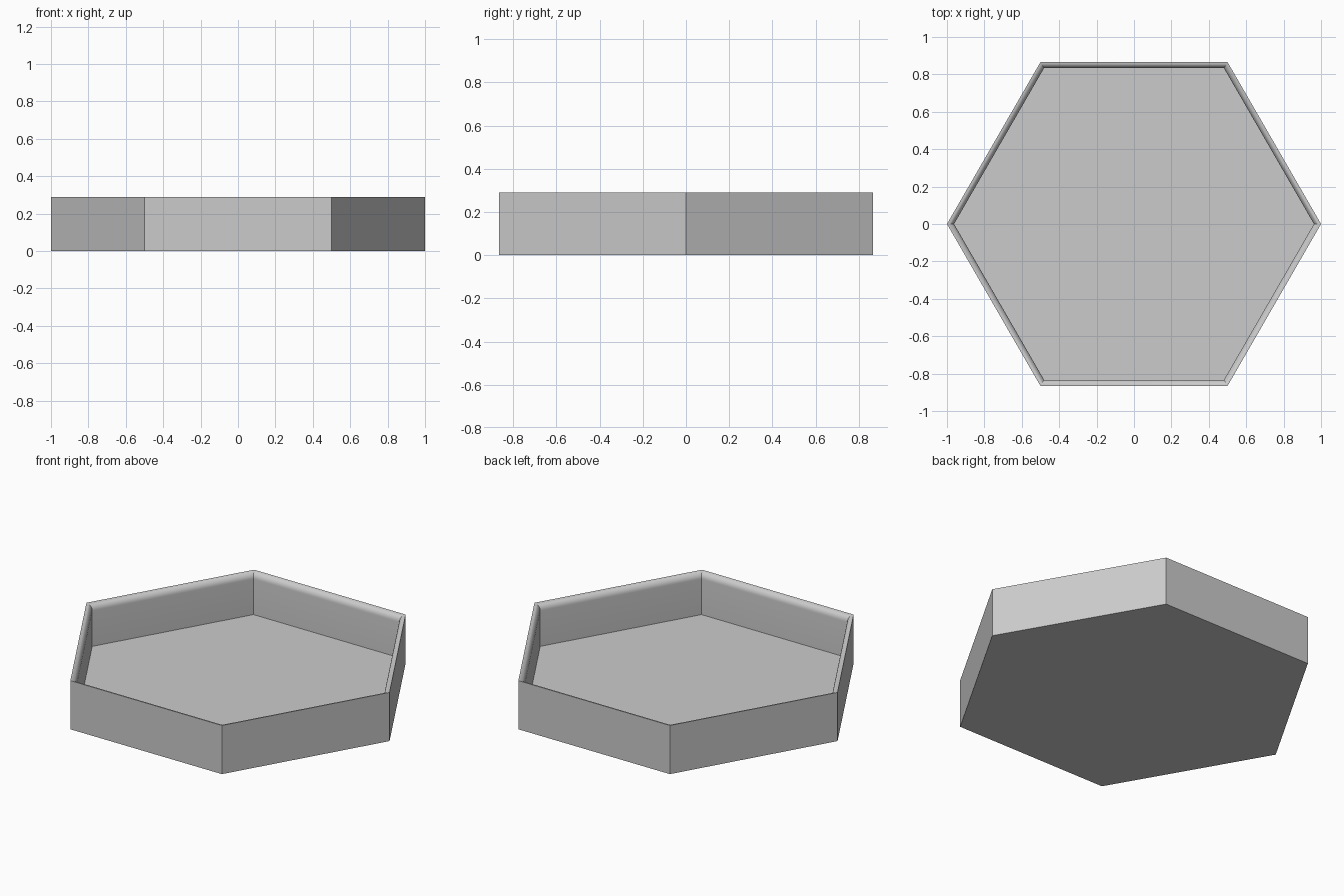
import bpy, bmesh, math

cube = bpy.data.objects.get("Cube")
if cube:
    bpy.data.objects.remove(cube, do_unlink=True)

HEIGHT, FLOOR, INNER, ROUND, STEPS = 0.29, 0.04, 0.962, 0.038, 8

# Single grey material
grey = bpy.data.materials.new("light grey")
grey.use_nodes = True
colour = (0.6, 0.6, 0.6, 1)
grey.diffuse_color = colour
grey.node_tree.nodes["Principled BSDF"].inputs["Base Color"].default_value = colour

# Wall profile (corner radius, height): outside, rounded inner lip, inside
profile = [(1, 0), (1, HEIGHT)]
for i in range(1, STEPS + 1):
    a = math.pi / 2 * i / STEPS
    profile.append((INNER + ROUND * math.cos(a) ** 1.0 * (1 - INNER) / ROUND
                    if i < STEPS else INNER, HEIGHT - ROUND + ROUND * math.sin(a)))
# The lip curves from the outer top edge down to the inner wall
profile[2:] = [(INNER + (1 - INNER) * (1 - math.sin(math.pi / 2 * i / STEPS)),
                HEIGHT - ROUND * (1 - math.cos(math.pi / 2 * i / STEPS)))
               for i in range(1, STEPS + 1)]
profile.append((INNER, FLOOR))

# Sweep the profile round six corners and close the base and floor
bm = bmesh.new()
rings = [[bm.verts.new((r * math.cos(k * math.pi / 3), r * math.sin(k * math.pi / 3), z))
          for k in range(6)] for r, z in profile]
for low, high in zip(rings, rings[1:]):
    for k in range(6):
        n = (k + 1) % 6
        bm.faces.new((low[k], low[n], high[n], high[k]))
bm.faces.new(rings[0][::-1])
bm.faces.new(rings[-1])
mesh = bpy.data.meshes.new("hexagonal_tray")
bm.to_mesh(mesh)
bm.free()
mesh.materials.append(grey)
tray = bpy.data.objects.new("hexagonal_tray", mesh)
bpy.context.collection.objects.link(tray)

# Smooth lip, sharp corners
bpy.ops.object.select_all(action="DESELECT")
tray.select_set(True)
bpy.context.view_layer.objects.active = tray
bpy.ops.object.shade_smooth_by_angle(angle=math.radians(30))
